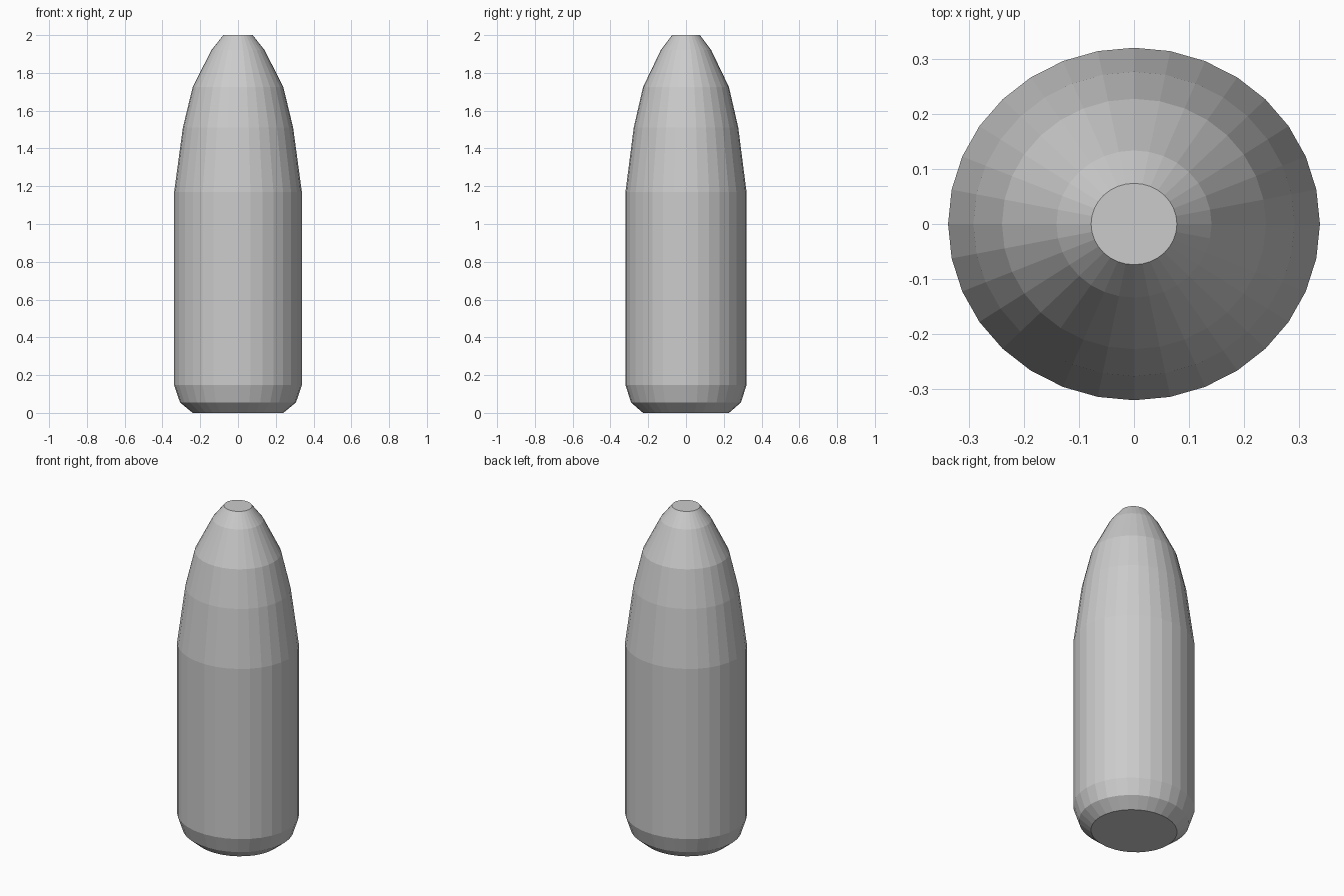
import bpy, bmesh
from math import cos, sin, tau

if "Cube" in bpy.data.objects:
    bpy.data.objects.remove(bpy.data.objects["Cube"])

SIDES = 32
RATIO = 0.948  # slightly oval: depth / width
# (half width, height) from base to tip
PROFILE = [(0.24, 0), (0.307, 0.055), (0.338, 0.147), (0.338, 1.17),
           (0.292, 1.51), (0.24, 1.725), (0.141, 1.92), (0.078, 2.0)]

bm = bmesh.new()

# one ring of vertices per profile point
rings = [[bm.verts.new((r * cos(tau * i / SIDES), r * RATIO * sin(tau * i / SIDES), z))
          for i in range(SIDES)] for r, z in PROFILE]

# side walls
for low, high in zip(rings, rings[1:]):
    for i in range(SIDES):
        j = (i + 1) % SIDES
        bm.faces.new((low[i], low[j], high[j], high[i]))

# flat base and tip
bm.faces.new(rings[0][::-1])
bm.faces.new(rings[-1])

mesh = bpy.data.meshes.new("tapered_body")
bm.to_mesh(mesh)
bm.free()
bpy.context.collection.objects.link(bpy.data.objects.new("tapered_body", mesh))
